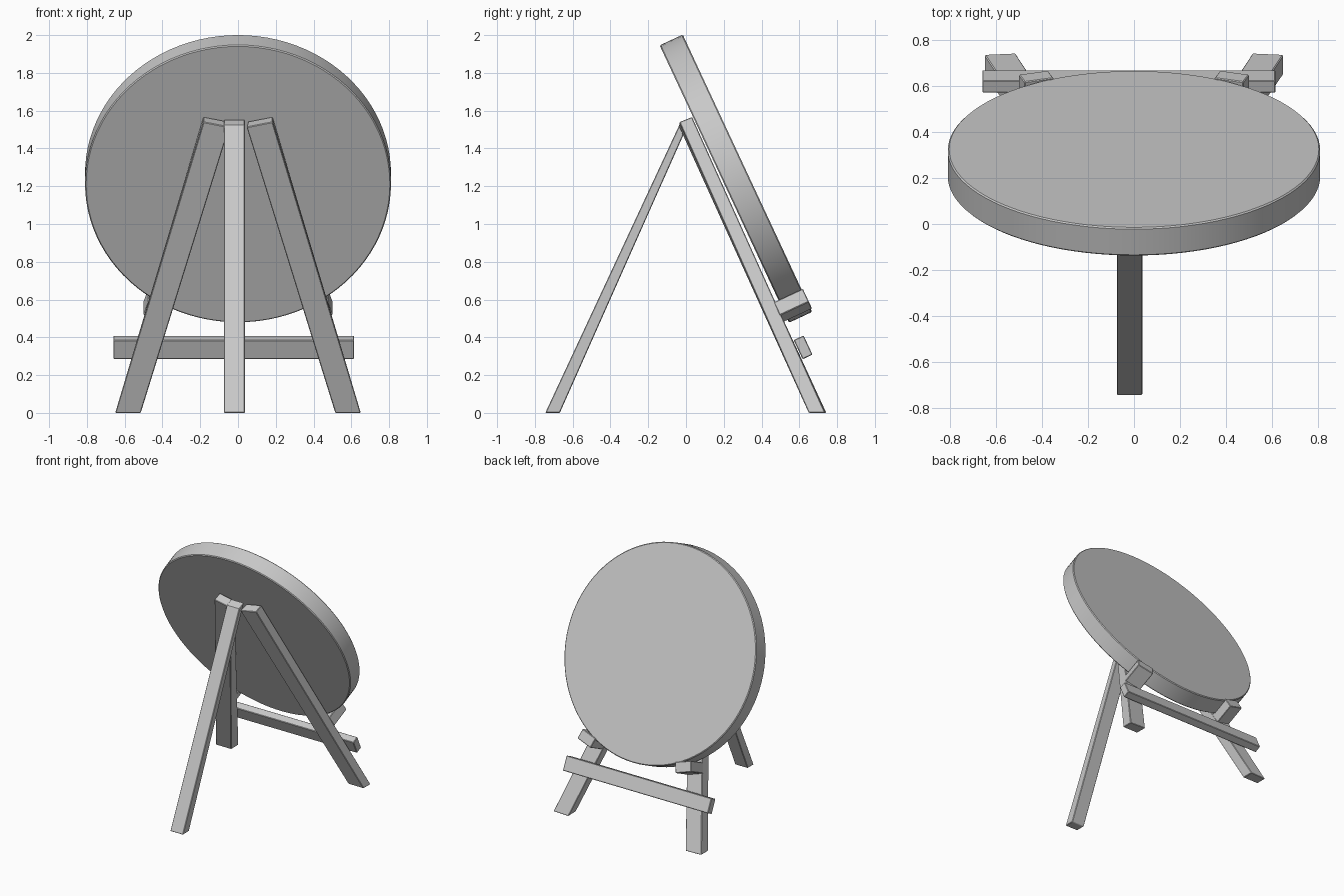
import bpy, bmesh, math
from mathutils import Matrix, Vector

if "Cube" in bpy.data.objects:
    bpy.data.objects.remove(bpy.data.objects["Cube"])

TILT = math.radians(25)
N = Vector((0, math.cos(TILT), math.sin(TILT)))    # away from the display plane
U = Vector((0, -math.sin(TILT), math.cos(TILT)))   # up along the display plane
X = Vector((1, 0, 0))

mat = bpy.data.materials.new("plain grey")
mat.diffuse_color = (0.58, 0.58, 0.58, 1)
mat.use_nodes = True
mat.node_tree.nodes["Principled BSDF"].inputs["Base Color"].default_value = mat.diffuse_color


def finish(name, bm, bevel=0.004):
    bmesh.ops.recalc_face_normals(bm, faces=bm.faces)
    sharp = [e for e in bm.edges if e.calc_face_angle(0) > math.radians(40)]
    bmesh.ops.bevel(bm, geom=sharp, offset=bevel, segments=1, affect='EDGES')
    me = bpy.data.meshes.new(name)
    bm.to_mesh(me)
    bm.free()
    me.materials.append(mat)
    ob = bpy.data.objects.new(name, me)
    bpy.context.collection.objects.link(ob)
    return ob


def loft(name, lower, upper):
    """Six-sided beam between two four-cornered ends."""
    bm = bmesh.new()
    a = [bm.verts.new(p) for p in lower]
    b = [bm.verts.new(p) for p in upper]
    bm.faces.new(a)
    bm.faces.new(b)
    for i in range(4):
        j = (i + 1) % 4
        bm.faces.new((a[i], a[j], b[j], b[i]))
    return finish(name, bm)


def block(name, centre, axes, size):
    """Box with its own three axes."""
    c = Vector(centre)
    ends = []
    for s in (-0.5, 0.5):
        ends.append([c + axes[0] * size[0] * i + axes[1] * size[1] * j + axes[2] * size[2] * s
                     for i, j in ((-.5, -.5), (.5, -.5), (.5, .5), (-.5, .5))])
    return loft(name, *ends)


# round panel leaning on the stand
bm = bmesh.new()
bmesh.ops.create_cone(bm, cap_ends=True, segments=96, radius1=0.81, radius2=0.81, depth=0.135)
frame = Matrix((X, U, N)).transposed().to_4x4()
bmesh.ops.transform(bm, matrix=Matrix.Translation((0, 0.264, 1.24)) @ frame, verts=bm.verts)
panel = finish("round_panel", bm, 0.006)
bpy.context.view_layer.objects.active = panel
panel.select_set(True)
bpy.ops.object.shade_smooth_by_angle(angle=math.radians(30))
panel.select_set(False)

# single prop leg
x0, x1 = -0.075, 0.037
loft("prop_leg",
     [(x0, -0.745, 0), (x1, -0.745, 0), (x1, -0.668, 0), (x0, -0.668, 0)],
     [(x0, -0.035, 1.525), (x1, -0.035, 1.525), (x1, 0.022, 1.552), (x0, 0.022, 1.552)])

for s, side in ((-1, "left"), (1, "right")):
    # splayed leg under the panel
    loft(side + "_leg",
         [(s * 0.515, 0.65, 0), (s * 0.65, 0.65, 0), (s * 0.65, 0.737, 0), (s * 0.515, 0.743, 0)],
         [(s * 0.045, -0.035, 1.513), (s * 0.183, -0.035, 1.54),
          (s * 0.183, 0.032, 1.567), (s * 0.052, 0.032, 1.542)])
    # peg that carries the panel edge, square to its leg
    r = math.radians(18)
    across = X * s * math.cos(r) + U * math.sin(r)
    along = U * math.cos(r) - X * s * math.sin(r)
    block(side + "_peg", Vector((s * 0.425, 0.575, 0.573)) - N * 0.01,
          (across, along, N), (0.133, 0.08, 0.17))

# crossbar behind the legs
block("crossbar", (-0.0225, 0.62, 0.347), (X, U, N), (1.275, 0.112, 0.058))
